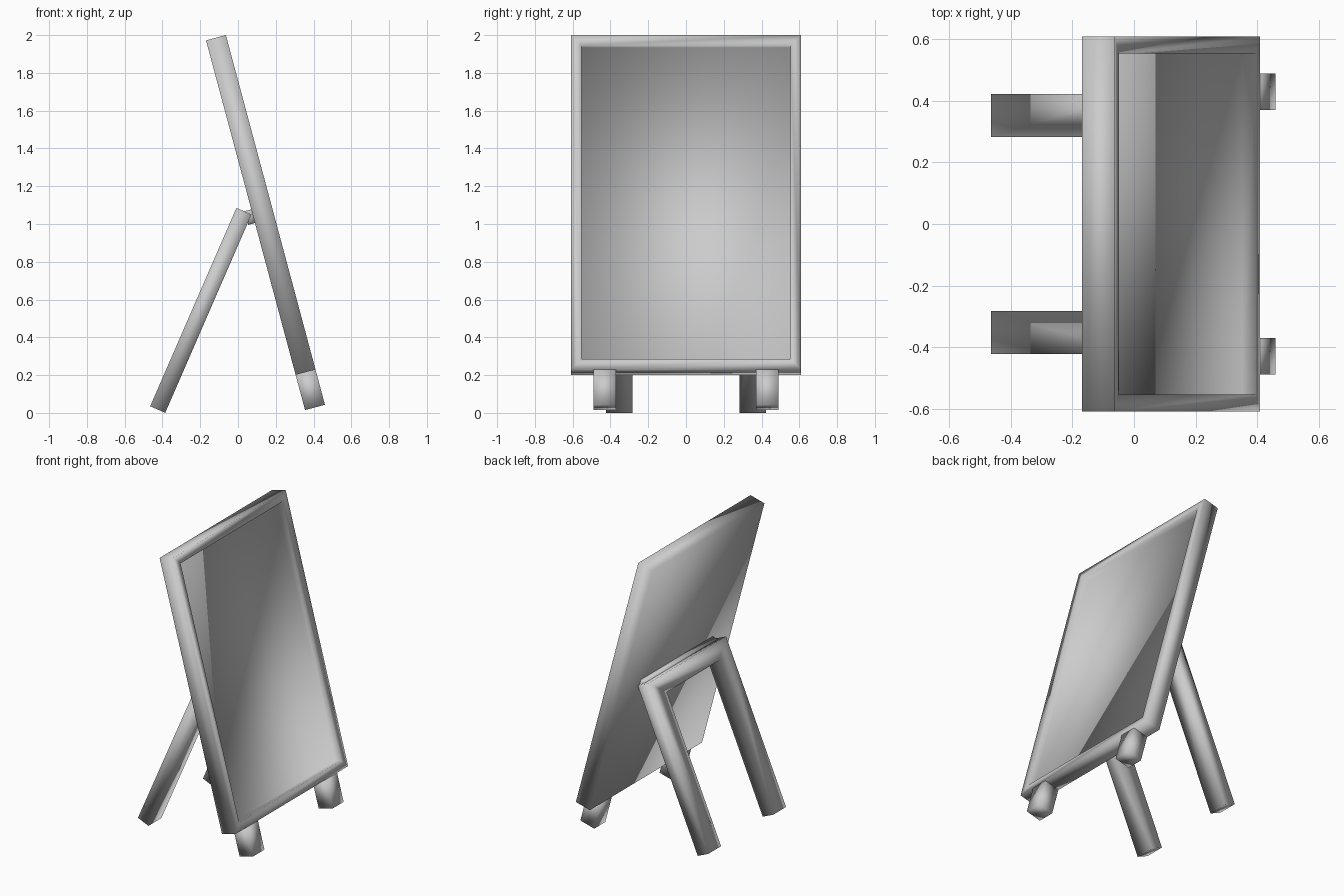
import bpy, bmesh
from math import radians
from mathutils import Matrix, Vector

if "Cube" in bpy.data.objects:
    bpy.data.objects.remove(bpy.data.objects["Cube"])

# Local frames: local z runs up along the part, local x is its thickness
BOARD = Matrix.Translation((0.355, 0, 0.015)) @ Matrix.Rotation(radians(-15), 4, 'Y')
STAND = Matrix.Translation((-0.465, 0, 0.035)) @ Matrix.Rotation(radians(23.5), 4, 'Y')


def finish(name, bm, frame):
    bmesh.ops.recalc_face_normals(bm, faces=bm.faces[:])
    bm.transform(frame)
    for f in bm.faces:
        f.smooth = True
    mesh = bpy.data.meshes.new(name)
    bm.to_mesh(mesh)
    bm.free()
    obj = bpy.data.objects.new(name, mesh)
    bpy.context.collection.objects.link(obj)
    return obj


def box(lo, hi):
    bm = bmesh.new()
    lo, hi = Vector(lo), Vector(hi)
    bmesh.ops.create_cube(bm, size=1)
    size = hi - lo
    bm.transform(Matrix.Translation((lo + hi) / 2) @ Matrix.Diagonal((*size, 1)))
    return bm


T = 0.109      # board thickness
BASE = 0.193   # board bottom above the feet
TOP = 2.026

# Board with a recessed front panel
bm = box((0, -0.61, BASE), (T, 0.61, TOP))
bm.normal_update()
front = max(bm.faces, key=lambda f: f.calc_center_median().x)
bmesh.ops.inset_region(bm, faces=[front], thickness=0.08)
sunk = bmesh.ops.extrude_discrete_faces(bm, faces=[front])['faces'][0]
bmesh.ops.translate(bm, verts=sunk.verts[:], vec=(-0.045, 0, 0))
finish("framed_board", bm, BOARD)

# Short front feet
for side, y in (("left", -0.43), ("right", 0.43)):
    finish("front_foot_" + side, box((0, y - 0.06, 0), (T, y + 0.06, BASE)), BOARD)

# Hinge bar on the back of the board
finish("hinge_bar", box((-0.037, -0.39, 1.025), (0, 0.39, 1.1)), BOARD)

# U-shaped rear stand: two legs joined by a top rail
H, OUT, INN, RAIL = 1.145, 0.423, 0.283, 0.11
outline = [(-OUT, 0), (-OUT, H), (OUT, H), (OUT, 0),
           (INN, 0), (INN, H - RAIL), (-INN, H - RAIL), (-INN, 0)]
bm = bmesh.new()
face = bm.faces.new([bm.verts.new((0, y, z)) for y, z in outline])
ext = bmesh.ops.extrude_face_region(bm, geom=[face], use_keep_orig=True)
bmesh.ops.translate(bm, vec=(0.087, 0, 0),
                    verts=[v for v in ext['geom'] if isinstance(v, bmesh.types.BMVert)])
finish("rear_stand", bm, STAND)
